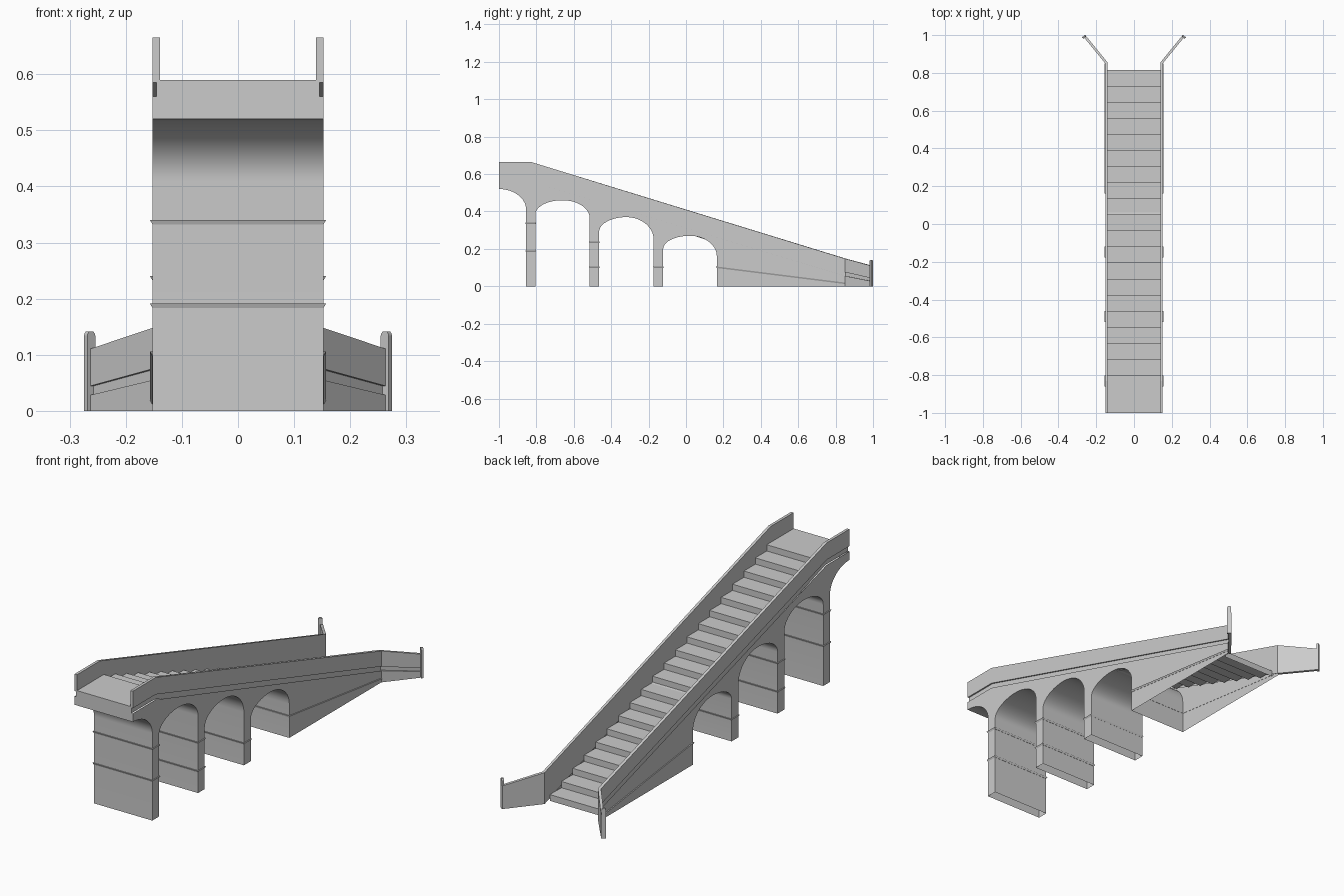
import bpy, bmesh, math

if "Cube" in bpy.data.objects:
    bpy.data.objects.remove(bpy.data.objects["Cube"])

W, INNER = 0.152, 0.139          # outer half width, half width between parapets


def make(name, verts, faces, smooth=False):
    mesh = bpy.data.meshes.new(name)
    mesh.from_pydata(verts, [], faces)
    bm = bmesh.new()
    bm.from_mesh(mesh)
    bmesh.ops.remove_doubles(bm, verts=bm.verts, dist=1e-5)
    bmesh.ops.recalc_face_normals(bm, faces=bm.faces)
    bm.to_mesh(mesh)
    bm.free()
    ob = bpy.data.objects.new(name, mesh)
    bpy.context.collection.objects.link(ob)
    if smooth:
        bpy.context.view_layer.objects.active = ob
        ob.select_set(True)
        bpy.ops.object.shade_smooth_by_angle(angle=math.radians(35))
        ob.select_set(False)
    return ob


def mirror(ob):
    m = ob.modifiers.new("mirror", 'MIRROR')
    m.use_axis = (True, False, False)
    return ob


def sheet(name, profile, hx, smooth=False):
    """Sweep an open (y, z) profile across the width."""
    n = len(profile)
    verts = [(s * hx, y, z) for s in (-1, 1) for y, z in profile]
    faces = [(i, i + 1, n + i + 1, n + i) for i in range(n - 1)]
    return make(name, verts, faces, smooth)


def loft(name, rings):
    """Closed tube through equal-length rings, capped at both ends."""
    n = len(rings[0])
    verts = [v for r in rings for v in r]
    faces = [(k * n + i, k * n + (i + 1) % n, (k + 1) * n + (i + 1) % n, (k + 1) * n + i)
             for k in range(len(rings) - 1) for i in range(n)]
    faces += [tuple(range(n)), tuple(range(len(verts) - n, len(verts)))]
    return make(name, verts, faces)


def rect(cx, cy, hx, hy, z):
    return [(cx - hx, cy - hy, z), (cx + hx, cy - hy, z), (cx + hx, cy + hy, z), (cx - hx, cy + hy, z)]


def arch(y0, y1, s0, s1, crown, start=0.0, steps=20):
    """Skewed elliptical arch from y0 to y1 with separate spring heights."""
    pts = []
    for i in range(steps + 1):
        t = start + (1 - start) * i / steps
        a = math.pi * t
        s = s0 if t < 0.5 else s1
        pts.append(((y0 + y1) / 2 - (y1 - y0) / 2 * math.cos(a), s + (crown - s) * math.sin(a)))
    return pts


# Arches and pier faces: each opening is a profile running ground to ground
openings = [
    arch(-1.145, -0.855, 0.41, 0.41, 0.52, 0.5) + [(-0.855, 0)],
    [(-0.805, 0)] + arch(-0.805, -0.515, 0.385, 0.365, 0.46) + [(-0.515, 0)],
    [(-0.465, 0)] + arch(-0.465, -0.173, 0.29, 0.25, 0.37) + [(-0.173, 0)],
    [(-0.122, 0)] + arch(-0.122, 0.165, 0.20, 0.16, 0.27) + [(0.165, 0)],
]
for i, prof in enumerate(openings):
    sheet(f"arch_soffit_{i + 1}", prof, W, True)

# Side walls below the groove
outline = [p for prof in openings for p in prof]
outline += [(0.85, 0), (0.85, 0.055), (-0.83, 0.56), (-1, 0.56)]
mirror(make("side_wall", [(W, y, z) for y, z in outline], [tuple(range(len(outline)))]))

# Landing, its end face and the stairs
make("landing_end", [(-W, -1, 0.52), (W, -1, 0.52), (W, -1, 0.56), (-W, -1, 0.56),
                     (-INNER, -1, 0.56), (INNER, -1, 0.56), (INNER, -1, 0.59), (-INNER, -1, 0.59)],
     [(0, 1, 2, 3), (4, 5, 6, 7)])
run, rise = 0.085, 0.0295
stairs = [(-1, 0.59)]
for i in range(20):
    y = -0.8 + i * run
    stairs += [(y, 0.59 - i * rise), (y, 0.59 - (i + 1) * rise)]
sheet("stairs", stairs, INNER)

# Parapets with an outer groove, turning into splayed wing walls
# station: x, y, outward normal, top, groove top, groove bottom, base
stations = [
    (W, -1.00, (1, 0), 0.665, 0.585, 0.56, 0.56),
    (W, -0.83, (1, 0), 0.665, 0.585, 0.56, 0.56),
    (W, 0.85, (1, -0.34), 0.148, 0.075, 0.055, 0.0),
    (0.268, 0.992, (0.79, -0.61), 0.109, 0.043, 0.027, 0.0),
]
rings = []
for x, y, n, top, g1, g2, base in stations:
    sec = [(-0.013, base), (-0.013, top), (0, top), (0, g1), (-0.007, g1), (-0.007, g2)]
    rings.append([(x + d * n[0], y + d * n[1], z) for d, z in sec])
mirror(loft("parapet", rings))
low = []
for x, y, n, top, g1, g2, base in stations[2:]:
    low.append([(x + d * n[0], y + d * n[1], z)
                for d, z in ((-0.007, g2), (0, g2), (0, 0), (-0.013, 0))])
mirror(loft("wing_wall_base", low))

# Rounded end posts on the wing walls
ux, uy, l, t = 0.61, 0.79, 0.005, 0.009
post = []
for z, k in ((0, 1), (0.134, 1), (0.138, 0.85), (0.141, 0.55)):
    post.append([(0.2645 + ux * l * a + uy * t * k * b, 0.9905 + uy * l * a - ux * t * k * b, z)
                 for a, b in ((-1, -1), (1, -1), (1, 1), (-1, 1))])
mirror(loft("end_post", post))

# Flared bands around the piers
for name, yc, heights in (("front", -0.83, (0.332, 0.183)), ("middle", -0.49, (0.232, 0.098)),
                          ("rear", -0.1475, (0.098,))):
    for z in heights:
        loft(f"{name}_pier_band", [rect(0, yc, W, 0.026, z), rect(0, yc, W + 0.005, 0.029, z + 0.008)])

# Sloping ledge along the abutment and across its face
ledge = []
for y, z in ((0.162, 0.098), (0.85, 0.012)):
    ledge.append([(W - 0.001, y, z), (W + 0.001, y, z), (W + 0.005, y, z + 0.008), (W - 0.001, y, z + 0.008)])
mirror(loft("abutment_ledge", ledge))
loft("abutment_face_band", [rect(0, 0.1645, W, 0.0015, 0.098), rect(0, 0.1635, W + 0.004, 0.0025, 0.106)])
